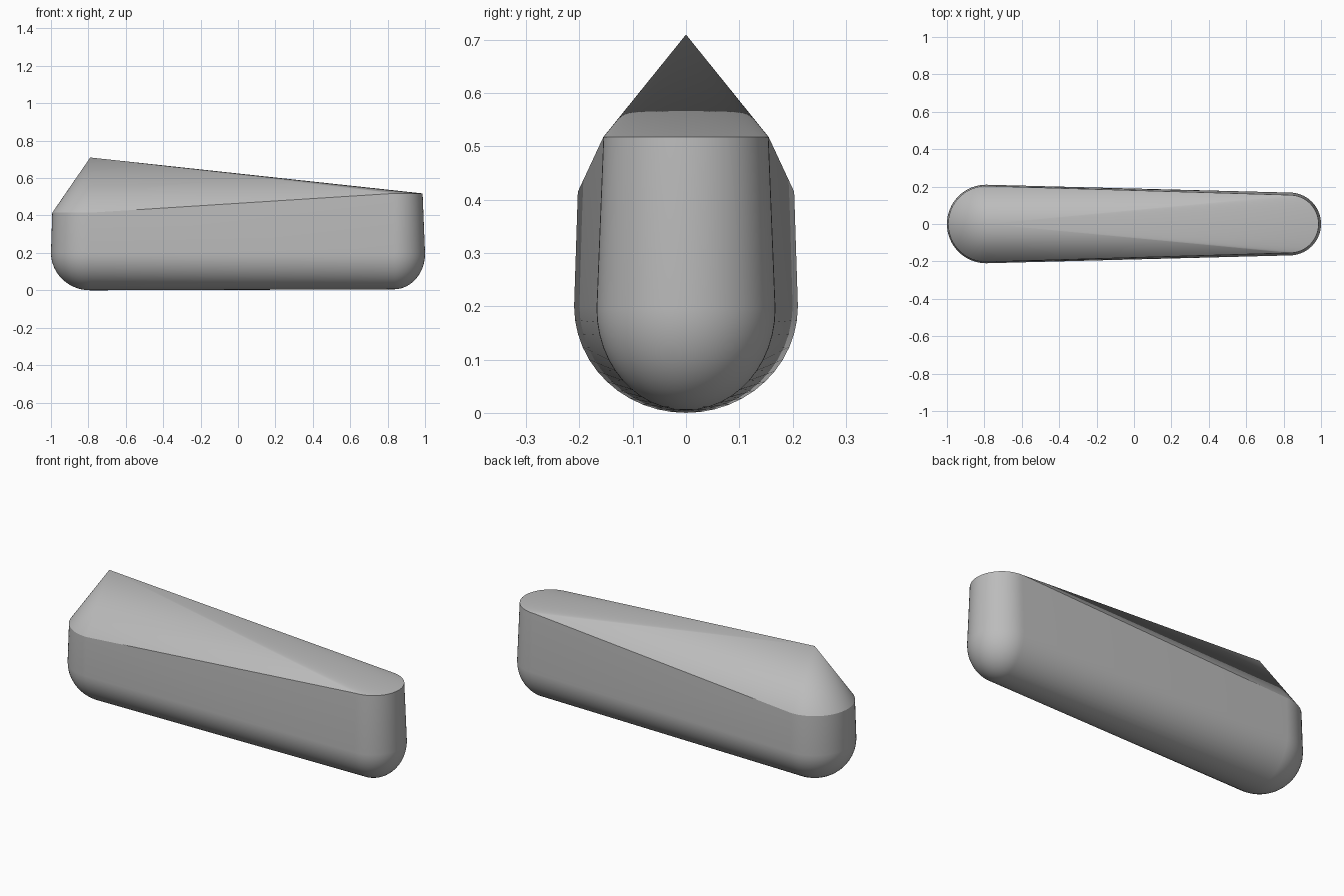
import bpy
import bmesh
from math import sin, cos, pi, radians

cube = bpy.data.objects.get("Cube")
if cube:
    bpy.data.objects.remove(cube, do_unlink=True)

SEGMENTS = 64
RINGS = 12


def add_ring(bm, x, radius, z):
    for i in range(SEGMENTS):
        a = 2 * pi * i / SEGMENTS
        bm.verts.new((x + radius * cos(a), radius * sin(a), z))


def add_rounded_post(bm, x, radius, waist, bottom, top_radius, top):
    """Slightly tapered post standing on a half ellipsoid."""
    bm.verts.new((x, 0, bottom))
    for k in range(1, RINGS + 1):
        t = pi / 2 * k / RINGS
        add_ring(bm, x, radius * sin(t), waist - (waist - bottom) * cos(t))
    add_ring(bm, x, top_radius, top)


# Two rounded ends and a peak, wrapped in one taut skin
bm = bmesh.new()
add_rounded_post(bm, -0.79, 0.21, 0.2, 0.0, 0.203, 0.415)
add_rounded_post(bm, 0.832, 0.168, 0.195, 0.005, 0.155, 0.518)
bm.verts.new((-0.79, 0, 0.71))
hull = bmesh.ops.convex_hull(bm, input=bm.verts[:])
bmesh.ops.delete(bm, geom=[v for v in bm.verts if not v.link_faces], context='VERTS')
bmesh.ops.dissolve_limit(bm, angle_limit=radians(0.3), verts=bm.verts[:], edges=bm.edges[:])
bmesh.ops.recalc_face_normals(bm, faces=bm.faces[:])

mesh = bpy.data.meshes.new("tapered_body")
bm.to_mesh(mesh)
bm.free()
body = bpy.data.objects.new("tapered_body", mesh)
bpy.context.collection.objects.link(body)

# Plain grey finish
grey = bpy.data.materials.new("plain_grey")
grey.use_nodes = True
colour = (0.5, 0.5, 0.5, 1)
grey.diffuse_color = colour
grey.node_tree.nodes["Principled BSDF"].inputs["Base Color"].default_value = colour
mesh.materials.append(grey)

# Smooth rounded ends, crisp rims
bpy.ops.object.select_all(action='DESELECT')
body.select_set(True)
bpy.context.view_layer.objects.active = body
bpy.ops.object.shade_smooth_by_angle(angle=radians(22))
